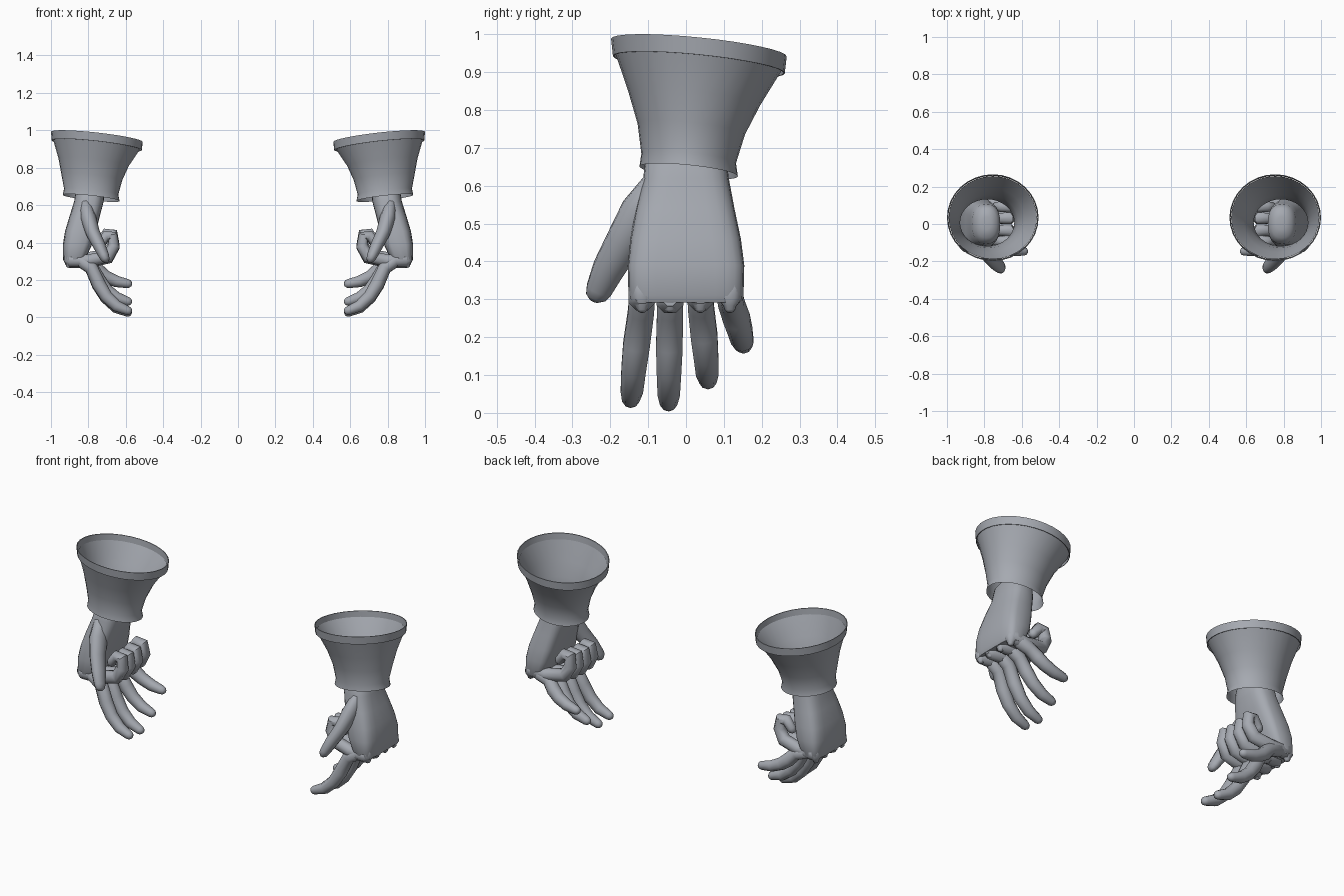
import bpy, bmesh, math
from mathutils import Vector

cube = bpy.data.objects.get("Cube")
if cube:
    bpy.data.objects.remove(cube, do_unlink=True)

grey = bpy.data.materials.new("glove_grey")
grey.use_nodes = True
colour = (0.38, 0.40, 0.44, 1)
grey.diffuse_color = colour
grey.node_tree.nodes["Principled BSDF"].inputs["Base Color"].default_value = colour


def loft(name, rings, caps=True, closed=False, angle=40, subdiv=0):
    """Skin a list of rings, mirror the part to the other hand and shade it."""
    bm = bmesh.new()
    loops = [[bm.verts.new(p) for p in ring] for ring in rings]
    pairs = list(zip(loops, loops[1:]))
    if closed:
        pairs.append((loops[-1], loops[0]))
    for a, b in pairs:
        for i in range(len(a)):
            j = (i + 1) % len(a)
            bm.faces.new((a[i], a[j], b[j], b[i]))
    if caps:
        bm.faces.new(loops[0][::-1])
        bm.faces.new(loops[-1])
    bmesh.ops.recalc_face_normals(bm, faces=bm.faces)
    mesh = bpy.data.meshes.new(name)
    bm.to_mesh(mesh)
    bm.free()
    mesh.materials.append(grey)
    ob = bpy.data.objects.new(name, mesh)
    bpy.context.collection.objects.link(ob)
    bpy.ops.object.select_all(action='DESELECT')
    ob.select_set(True)
    bpy.context.view_layer.objects.active = ob
    bpy.ops.object.shade_smooth_by_angle(angle=math.radians(angle))
    if subdiv:
        ob.modifiers.new("round", 'SUBSURF').levels = subdiv
        ob.modifiers["round"].render_levels = subdiv
    ob.modifiers.new("other_hand", 'MIRROR').use_mirror_merge = False
    return ob


def oval(cx, cy, cz, rx, ry, power=1.0, sides=32, tilt=(0, 0)):
    """Level or tilted oval; power under 1 squares it off."""
    pts = []
    for i in range(sides):
        t = math.tau * i / sides
        c, s = math.cos(t), math.sin(t)
        dx = rx * math.copysign(abs(c) ** power, c)
        dy = ry * math.copysign(abs(s) ** power, s)
        pts.append((cx + dx, cy + dy, cz + tilt[0] * dx + tilt[1] * dy))
    return pts


def digit(name, path, radii, sides=10, flat=1.0):
    """Tapered finger along a path, with rounded ends."""
    p = [Vector(q) for q in path]
    start, end = (p[0] - p[1]).normalized(), (p[-1] - p[-2]).normalized()
    p = [p[0] + start * radii[0] * 0.6] + p
    p += [p[-1] + end * radii[-1] * 0.6, p[-1] + end * radii[-1] * 0.95]
    r = [radii[0] * 0.5] + list(radii) + [radii[-1] * 0.8, radii[-1] * 0.35]
    rings = []
    for i, c in enumerate(p):
        before = (c - p[i - 1]).normalized() if i else Vector()
        after = (p[i + 1] - c).normalized() if i + 1 < len(p) else Vector()
        d = (before + after).normalized()
        side = (Vector((0, 1, 0)) - d * d.y).normalized()
        up = d.cross(side)
        ring = []
        for k in range(sides):
            t = math.tau * (k + 0.5) / sides
            ring.append(c + (side * math.cos(t) + up * math.sin(t) * flat) * r[i])
        rings.append(ring)
    loft(name, rings, angle=50)


# Flared cuff, open at both ends
tilt = (0.11, -0.1)
loft("cuff", [oval(*s, tilt=tilt) for s in (
    (0.785, 0.007, 0.638, 0.152, 0.130),
    (0.785, 0.007, 0.672, 0.145, 0.125),
    (0.782, 0.014, 0.750, 0.163, 0.142),
    (0.772, 0.022, 0.830, 0.188, 0.174),
    (0.755, 0.034, 0.932, 0.236, 0.222))], caps=False)

# Rim band around the cuff opening
loft("cuff_rim", [oval(*s, tilt=tilt) for s in (
    (0.755, 0.034, 0.920, 0.241, 0.227),
    (0.755, 0.034, 0.965, 0.245, 0.232),
    (0.755, 0.034, 0.965, 0.241, 0.228),
    (0.755, 0.034, 0.920, 0.238, 0.224))], caps=False, closed=True)

# Palm and back of the hand, from domed wrist to knuckles
loft("hand", [oval(*s, sides=24, tilt=(0, 0)) for s in (
    (0.788, 0.005, 0.735, 0.025, 0.035, 1.0),
    (0.788, 0.005, 0.725, 0.055, 0.080, 0.9),
    (0.790, 0.000, 0.690, 0.075, 0.105, 0.8),
    (0.797, 0.000, 0.620, 0.079, 0.113, 0.7),
    (0.820, -0.002, 0.540, 0.081, 0.130, 0.6),
    (0.842, -0.001, 0.460, 0.083, 0.146, 0.55),
    (0.858, 0.000, 0.390, 0.078, 0.154, 0.5),
    (0.876, 0.000, 0.310, 0.060, 0.152, 0.5),
    (0.878, 0.000, 0.292, 0.050, 0.142, 0.5))], angle=60)

# Thumb, with the fleshy pad at its base
digit("thumb", [(0.815, -0.075, 0.60), (0.800, -0.120, 0.53), (0.775, -0.165, 0.45),
                (0.740, -0.205, 0.38), (0.715, -0.230, 0.325)],
      [0.045, 0.056, 0.050, 0.044, 0.036], flat=0.75)

names = ("index", "middle", "ring", "little")
rows = (-0.116, -0.042, 0.038, 0.116)

# Fingers bent into a fist
for n, y, drop in zip(names, rows, (0, -0.006, 0, 0.012)):
    digit("bent_" + n, [(x, y + s * y, z + drop) for x, z, s in (
        (0.900, 0.306, 0), (0.800, 0.303, 0), (0.695, 0.325, -0.1),
        (0.664, 0.380, -0.15), (0.670, 0.432, -0.2), (0.705, 0.436, -0.2), (0.735, 0.395, -0.2))],
        [0.039, 0.036, 0.037, 0.034, 0.034, 0.031, 0.026], sides=8)

# Relaxed fingers, curving inward; each has its own tip spread and height
for n, y, spread, end in zip(names, rows, (-0.03, -0.004, 0.02, 0.036), (0.036, 0.027, 0.085, 0.180)):
    fall = 0.31 - end
    digit("open_" + n, [(x, y + spread * t, end + fall * f) for x, f, t in (
        (0.850, 1.0, 0), (0.785, 0.84, 0.1), (0.745, 0.52, 0.5), (0.705, 0.28, 0.75),
        (0.650, 0.09, 0.9), (0.590, 0.0, 1))],
        [0.036, 0.036, 0.037, 0.034, 0.031, 0.024])

# Pointed knuckle bumps along the edge of the hand
for n, y in zip(names, rows):
    digit(n + "_knuckle", [(0.890, y, 0.350), (0.902, y, 0.300), (0.904, y, 0.282)],
          [0.034, 0.033, 0.018], sides=8)
